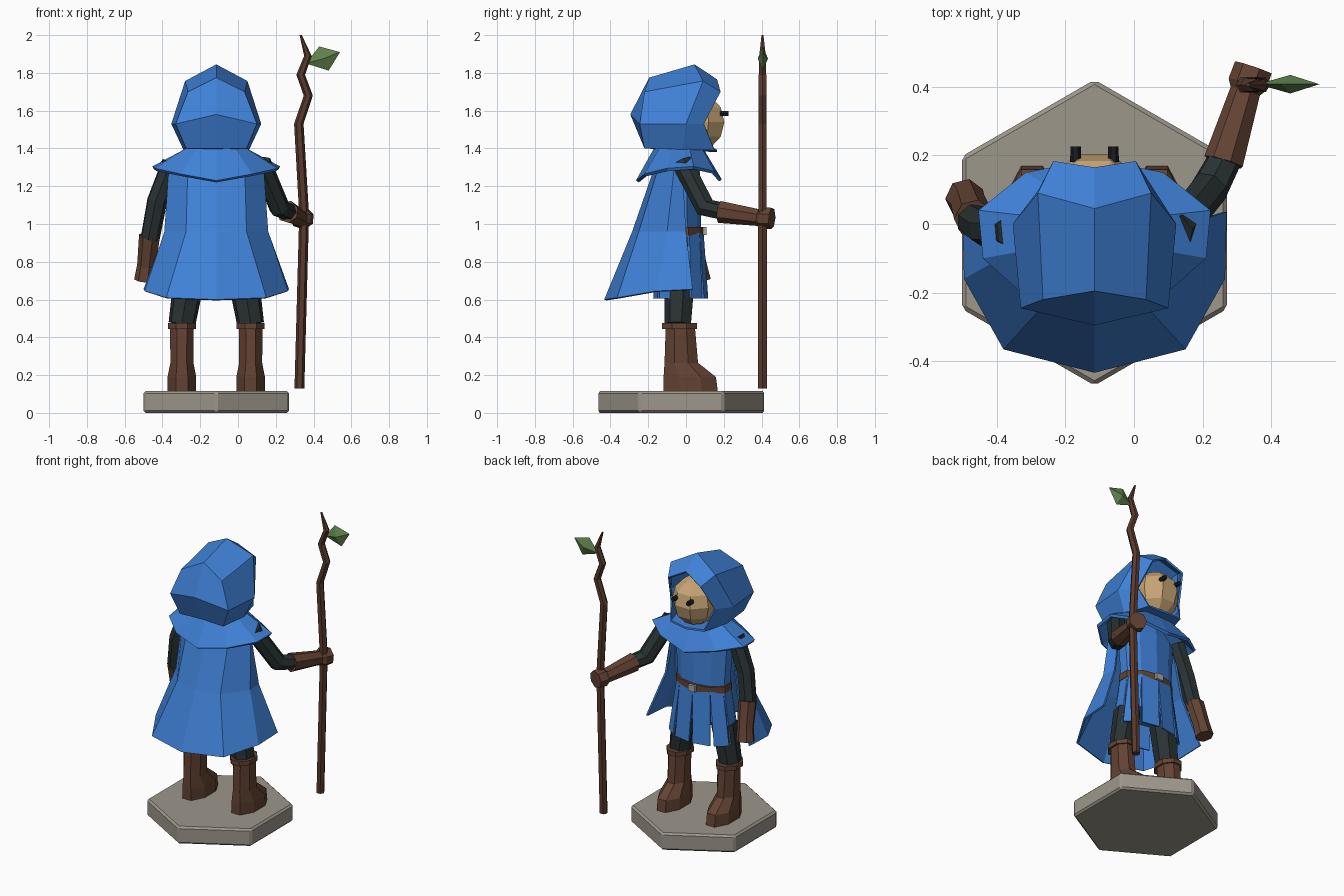
import bpy, bmesh, math
from mathutils import Vector, Matrix

if "Cube" in bpy.data.objects:
    bpy.data.objects.remove(bpy.data.objects["Cube"])

CX = -0.115  # centre line of the figure


def material(name, r, g, b):
    m = bpy.data.materials.new(name)
    m.use_nodes = True
    m.diffuse_color = (r, g, b, 1)
    bsdf = next(n for n in m.node_tree.nodes if n.type == "BSDF_PRINCIPLED")
    bsdf.inputs["Base Color"].default_value = (r, g, b, 1)
    bsdf.inputs["Roughness"].default_value = 0.9
    return m


blue = material("blue cloth", 0.05, 0.22, 0.68)
leather = material("brown leather", 0.125, 0.056, 0.033)
wood = material("staff wood", 0.1, 0.042, 0.025)
dark = material("dark cloth", 0.022, 0.032, 0.033)
skin = material("tan skin", 0.58, 0.38, 0.18)
stone = material("grey stone", 0.34, 0.31, 0.26)
green = material("leaf green", 0.12, 0.23, 0.075)
metal = material("buckle metal", 0.4, 0.39, 0.36)
black = material("eye black", 0.01, 0.012, 0.014)


def finish(name, bm, mat, thickness=0):
    bmesh.ops.remove_doubles(bm, verts=bm.verts, dist=0.0005)
    bmesh.ops.recalc_face_normals(bm, faces=bm.faces)
    mesh = bpy.data.meshes.new(name)
    bm.to_mesh(mesh)
    bm.free()
    mesh.materials.append(mat)
    ob = bpy.data.objects.new(name, mesh)
    bpy.context.collection.objects.link(ob)
    if thickness:
        mod = ob.modifiers.new("thickness", "SOLIDIFY")
        mod.thickness = thickness
    return ob


def loft(name, rings, mat, closed=True, caps=True, thickness=0):
    """Skin a list of equal rings of points."""
    bm = bmesh.new()
    rows = [[bm.verts.new(p) for p in ring] for ring in rings]
    n = len(rows[0])
    for a, b in zip(rows, rows[1:]):
        for i in range(n if closed else n - 1):
            j = (i + 1) % n
            bm.faces.new((a[i], a[j], b[j], b[i]))
    if caps:
        bm.faces.new(rows[0])
        bm.faces.new(rows[-1])
    return finish(name, bm, mat, thickness)


def oval(x, y, z, rx, ry, n=8, turn=0.5):
    pts = []
    for i in range(n):
        a = math.pi / 2 + math.tau * (i + turn) / n
        pts.append((x + rx * math.cos(a), y + ry * math.sin(a), z))
    return pts


def tube(name, points, radii, mat, n=7):
    """Faceted limb following a path."""
    pts = [Vector(p) for p in points]
    rings, prev, q = [], Vector((0, 0, 1)), Matrix.Identity(3).to_quaternion()
    for i, p in enumerate(pts):
        d = (pts[min(i + 1, len(pts) - 1)] - pts[max(i - 1, 0)]).normalized()
        q = prev.rotation_difference(d) @ q
        prev = d
        rings.append([p + q @ Vector(c) for c in oval(0, 0, 0, radii[i], radii[i], n)])
    return loft(name, rings, mat)


def mirrored(half, ends=2):
    """Half outline about the centre line; ends=2 closes at both centre points."""
    other = half[1:-1] if ends == 2 else half[:-1]
    full = list(half) + [(-u, y, z) for u, y, z in reversed(other)]
    return [(CX + u, y, z) for u, y, z in full]


# Hexagonal base with a small bevel
base = loft("base", [oval(CX, -0.025, z, 0.445, 0.445, 6, 0) for z in (0, 0.115)], stone)
bevel = base.modifiers.new("bevel", "BEVEL")
bevel.width = 0.012
bevel.segments = 1

# Boots and legs
for side, s in (("right", -1), ("left", 1)):
    x = CX + s * 0.182
    loft(side + "_boot", [
        oval(x, 0.025, 0.115, 0.082, 0.155),
        oval(x, 0.02, 0.19, 0.082, 0.15),
        oval(x, -0.025, 0.265, 0.066, 0.096),
        oval(x, -0.03, 0.45, 0.068, 0.084)], leather)
    loft(side + "_boot_cuff", [oval(x, -0.035, z, 0.08, 0.1) for z in (0.445, 0.475)], leather)
    tube(side + "_leg", [(x, -0.04, 0.47), (x - s * 0.04, -0.03, 0.72)], (0.073, 0.085), dark)

# Tunic body, skirt panels, belt and buckle
loft("tunic", [
    oval(CX, -0.03, 1.39, 0.09, 0.07, 10, 0),
    oval(CX, -0.03, 1.27, 0.2, 0.105, 10, 0),
    oval(CX, -0.025, 0.97, 0.18, 0.105, 10, 0),
    oval(CX, -0.025, 0.74, 0.17, 0.1, 10, 0)], blue)
top = oval(CX, -0.025, 0.96, 0.183, 0.108, 10, 0)
hem = oval(CX, -0.028, 0.605, 0.235, 0.138, 10, 0)
bm = bmesh.new()
for i in range(10):
    j = (i + 1) % 10
    a, b = Vector(hem[i]), Vector(hem[j])
    quad = (top[i], top[j], b.lerp(a, 0.08), a.lerp(b, 0.08))
    bm.faces.new([bm.verts.new(p) for p in quad])
finish("skirt_panels", bm, blue, 0.01)
loft("belt", [oval(CX, -0.025, z, 0.19, 0.12, 10, 0) for z in (0.94, 0.985)], leather)
loft("buckle", [oval(CX, 0.095, z, 0.035, 0.02, 4) for z in (0.942, 0.983)], metal)

# Cloak hanging from the shoulders, open at the front
loft("cloak", [mirrored(half, 1)[::-1] for half in (
    [(0.21, -0.02, 1.32), (0.25, -0.06, 1.32), (0.15, -0.14, 1.32), (0, -0.16, 1.32)],
    [(0.27, 0, 0.96), (0.275, -0.1, 0.96), (0.16, -0.25, 0.96), (0, -0.285, 0.96)],
    [(0.385, 0.035, 0.655), (0.38, -0.16, 0.645), (0.265, -0.365, 0.61), (0, -0.433, 0.6)])],
    blue, closed=False, caps=False, thickness=0.012)

# Pointed shoulder cape
loft("shoulder_cape", [mirrored(half) for half in (
    [(0, 0.1, 1.385), (0.1, 0.09, 1.39), (0.16, 0.02, 1.4),
     (0.16, -0.07, 1.4), (0.1, -0.14, 1.4), (0, -0.17, 1.4)],
    [(0, 0.19, 1.235), (0.2, 0.15, 1.28), (0.338, 0.04, 1.305),
     (0.325, -0.1, 1.295), (0.19, -0.22, 1.265), (0, -0.265, 1.23)])],
    blue, caps=False, thickness=0.018)

# Hood: opening, widest ring, rear ring, then a ridge point at the back
rear = [(0, -0.195, 1.775), (0.15, -0.22, 1.7), (0.215, -0.245, 1.53),
        (0.16, -0.22, 1.4), (0, -0.21, 1.4)]
rings = [mirrored(half) for half in (
    [(0, 0.165, 1.765), (0.12, 0.183, 1.7), (0.165, 0.095, 1.53),
     (0.125, 0.15, 1.39), (0, 0.165, 1.38)],
    [(0, 0.045, 1.845), (0.165, 0.09, 1.757), (0.238, 0, 1.53),
     (0.175, -0.02, 1.395), (0, -0.02, 1.39)], rear)]
hood = loft("hood", rings, blue, caps=False)
bm = bmesh.new()
bm.from_mesh(hood.data)
ridge = (CX, -0.295, 1.58)
r = rings[-1]
for quad in ((r[0], r[1], r[2], ridge), (ridge, r[2], r[3], r[4]),
             (r[0], ridge, r[6], r[7]), (ridge, r[4], r[5], r[6])):
    bm.faces.new([bm.verts.new(p) for p in quad])
bpy.data.objects.remove(hood)
finish("hood", bm, blue, 0.012)

# Head and eyes
bm = bmesh.new()
bmesh.ops.create_uvsphere(bm, u_segments=8, v_segments=6, radius=1,
                          matrix=Matrix.Translation((CX, 0.06, 1.54))
                          @ Matrix.Diagonal((0.145, 0.155, 0.155, 1))
                          @ Matrix.Rotation(math.pi / 8, 4, "Z"))
finish("head", bm, skin)
for side, s in (("right", -1), ("left", 1)):
    x = CX + s * 0.055
    tube(side + "_eye", [(x, 0.18, 1.585), (x, 0.225, 1.585)], (0.016, 0.015), black, 6)

# Right arm hangs, left arm reaches forward to the staff
tube("right_sleeve", [(CX - 0.235, -0.02, 1.325), (-0.43, -0.015, 1.12), (-0.467, 0.01, 0.92)],
     (0.056, 0.055, 0.052), dark)
tube("right_glove", [(-0.466, 0.015, 0.94), (-0.482, 0.06, 0.78), (-0.492, 0.075, 0.7)],
     (0.058, 0.052, 0.058), leather)
tube("left_sleeve", [(CX + 0.235, -0.02, 1.325), (0.22, 0.105, 1.085), (0.28, 0.22, 1.06)],
     (0.056, 0.056, 0.048), dark)
tube("left_glove", [(0.262, 0.18, 1.065), (0.325, 0.385, 1.035),
                    (0.332, 0.405, 1.033), (0.349, 0.455, 1.03)],
     (0.06, 0.046, 0.06, 0.058), leather)

# Crooked staff with one leaf
staff = [(0.325, 0.13, 0.026), (0.35, 1.05, 0.026), (0.322, 1.53, 0.025), (0.372, 1.68, 0.024),
         (0.332, 1.79, 0.023), (0.37, 1.89, 0.02), (0.332, 2.0, 0.006)]
loft("staff", [oval(x, 0.405, z, w, w, 6) for x, z, w in staff], wood)

bm = bmesh.new()
outline = [(0.36, 1.85), (0.43, 1.94), (0.54, 1.91), (0.48, 1.812)]
rim = [bm.verts.new((x, 0.407, z)) for x, z in outline]
for y in (0.38, 0.434):
    tip = bm.verts.new((0.455, y, 1.876))
    for i in range(4):
        bm.faces.new((rim[i], rim[(i + 1) % 4], tip))
finish("leaf", bm, green)
